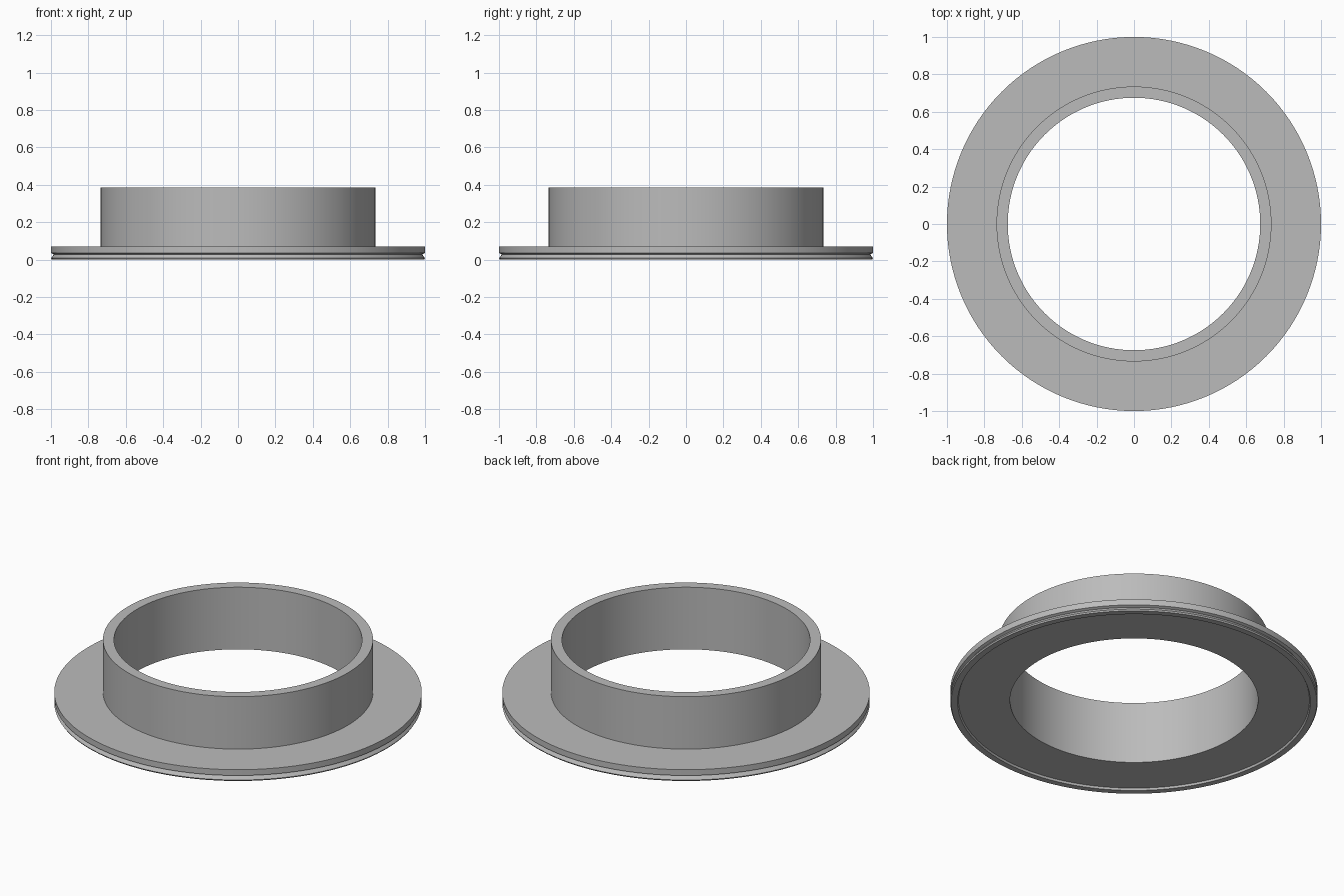
import bpy, bmesh, math

cube = bpy.data.objects.get("Cube")
if cube:
    bpy.data.objects.remove(cube, do_unlink=True)

# Single plain grey material
grey = bpy.data.materials.new("plain_grey")
grey.use_nodes = True
colour = (0.5, 0.5, 0.5, 1)
grey.diffuse_color = colour
grey.node_tree.nodes["Principled BSDF"].inputs["Base Color"].default_value = colour


def lathe(name, profile, sides=128):
    """Revolve a closed (radius, height) outline around z."""
    bm = bmesh.new()
    rings = []
    for i in range(sides):
        a = math.tau * i / sides
        rings.append([bm.verts.new((r * math.cos(a), r * math.sin(a), z)) for r, z in profile])
    for i, ring in enumerate(rings):
        after = rings[(i + 1) % sides]
        for j in range(len(profile)):
            k = (j + 1) % len(profile)
            bm.faces.new((ring[j], after[j], after[k], ring[k]))
    bmesh.ops.recalc_face_normals(bm, faces=bm.faces)
    mesh = bpy.data.meshes.new(name)
    bm.to_mesh(mesh)
    bm.free()
    mesh.materials.append(grey)
    obj = bpy.data.objects.new(name, mesh)
    bpy.context.collection.objects.link(obj)
    bpy.ops.object.select_all(action="DESELECT")
    obj.select_set(True)
    bpy.context.view_layer.objects.active = obj
    bpy.ops.object.shade_smooth_by_angle(angle=math.radians(25))
    return obj


# Outline: recessed underside, rim lip, edge groove, flange top, collar
bore, collar, rim, top, flange_top = 0.675, 0.735, 1.0, 0.385, 0.07
lathe("flanged_collar", [
    (bore, 0.012), (0.955, 0.012), (0.96, 0),
    (rim - 0.005, 0), (rim, 0.008), (rim - 0.015, 0.028), (rim, 0.035),
    (rim, flange_top), (collar, flange_top),
    (collar, top), (bore, top),
])
